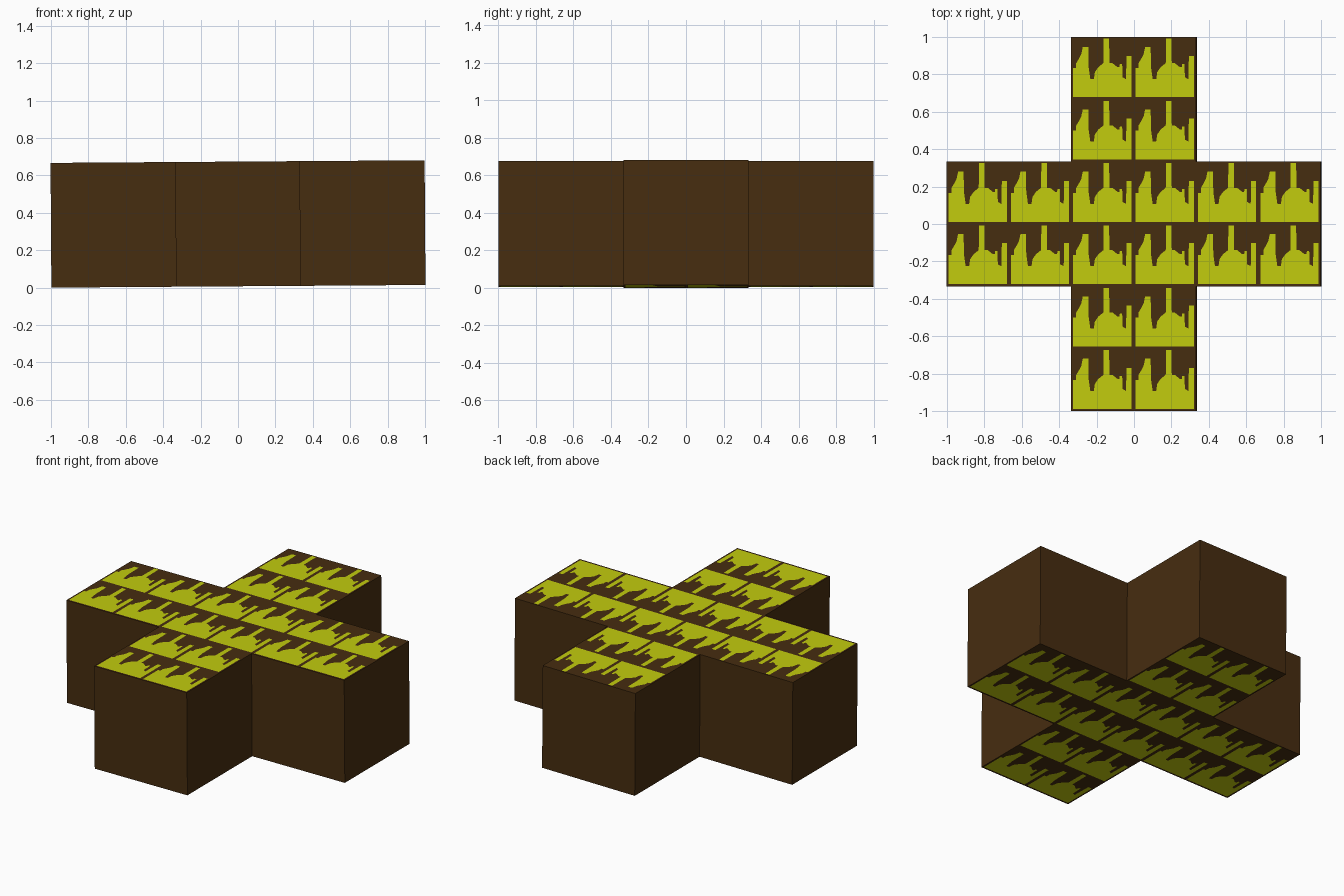
import bpy, bmesh
from mathutils import Matrix, Vector

if "Cube" in bpy.data.objects:
    bpy.data.objects.remove(bpy.data.objects["Cube"])

A = 1 / 3            # half the width of an arm, and the size of one pattern tile
H = 2 / 3            # height of the block
TILT = Matrix.Rotation(-0.007, 3, 'Y')   # the block leans very slightly
LIFT = -(TILT @ Vector((-1, 0, 0))).z


def material(name, rgb):
    m = bpy.data.materials.new(name)
    m.diffuse_color = (*rgb, 1)
    m.use_nodes = True
    m.node_tree.nodes["Principled BSDF"].inputs["Base Color"].default_value = m.diffuse_color
    return m


brown = material("dark brown", (0.062, 0.026, 0.005))
lime = material("yellow green", (0.54, 0.60, 0.004))


def place(x, y, z):
    p = TILT @ Vector((x, y, z - H / 2))
    p.z += H / 2 + LIFT
    return p


def finish(bm, name, mats):
    bmesh.ops.remove_doubles(bm, verts=bm.verts, dist=1e-5)
    me = bpy.data.meshes.new(name)
    bm.to_mesh(me)
    bm.free()
    for m in mats:
        me.materials.append(m)
    ob = bpy.data.objects.new(name, me)
    bpy.context.collection.objects.link(ob)


# Cross-shaped side walls
outline = [(A, -1), (A, -A), (1, -A), (1, A), (A, A), (A, 1),
           (-A, 1), (-A, A), (-1, A), (-1, -A), (-A, -A), (-A, -1)]
bm = bmesh.new()
for (x0, y0), (x1, y1) in zip(outline, outline[1:] + outline[:1]):
    bm.faces.new([bm.verts.new(place(*p)) for p in
                  ((x0, y0, 0), (x1, y1, 0), (x1, y1, H), (x0, y0, H))])
finish(bm, "cross_walls", [brown])

# Drip outline of one tile, in 1/62 of the tile size
drip = [(2, 31), (5, 31), (5, 36), (8, 41), (10, 45), (11.5, 52), (17, 52),
        (17.3, 32), (19, 20), (22.5, 20), (23.5, 27), (27, 32), (32, 36),
        (32.3, 60.5), (37.7, 60.5), (38, 36), (41, 36), (46, 32), (48, 32),
        (48.3, 35), (50.7, 35), (51, 22), (54.5, 20), (55, 43), (60, 43)]
BASE = 2.2


def painted_face(name, z, flip):
    """Cross of tiles, each cut into lime drips and brown remainder."""
    bm = bmesh.new()

    def strip(ox, oy, pts, mat):
        co = []
        for u, v in pts:
            x = ox + u / 62 * A
            co.append(place(-x if flip else x, oy + v / 62 * A, z))
        f = bm.faces.new([bm.verts.new(c) for c in co])
        f.material_index = mat

    for i in range(-3, 3):
        for j in range(-3, 3):
            if i not in (-1, 0) and j not in (-1, 0):
                continue
            ox, oy = i * A, j * A
            # brown margins
            strip(ox, oy, [(0, 0), (62, 0), (62, BASE), (0, BASE)], 0)
            strip(ox, oy, [(0, BASE), (2, BASE), (2, 62), (0, 62)], 0)
            strip(ox, oy, [(60, BASE), (62, BASE), (62, 62), (60, 62)], 0)
            # lime below the outline, brown above it
            for (u0, v0), (u1, v1) in zip(drip, drip[1:]):
                if u1 > u0:
                    strip(ox, oy, [(u0, BASE), (u1, BASE), (u1, v1), (u0, v0)], 1)
                    strip(ox, oy, [(u0, v0), (u1, v1), (u1, 62), (u0, 62)], 0)
    finish(bm, name, [brown, lime])


painted_face("top_painted_face", H, False)
painted_face("bottom_painted_face", 0, True)
